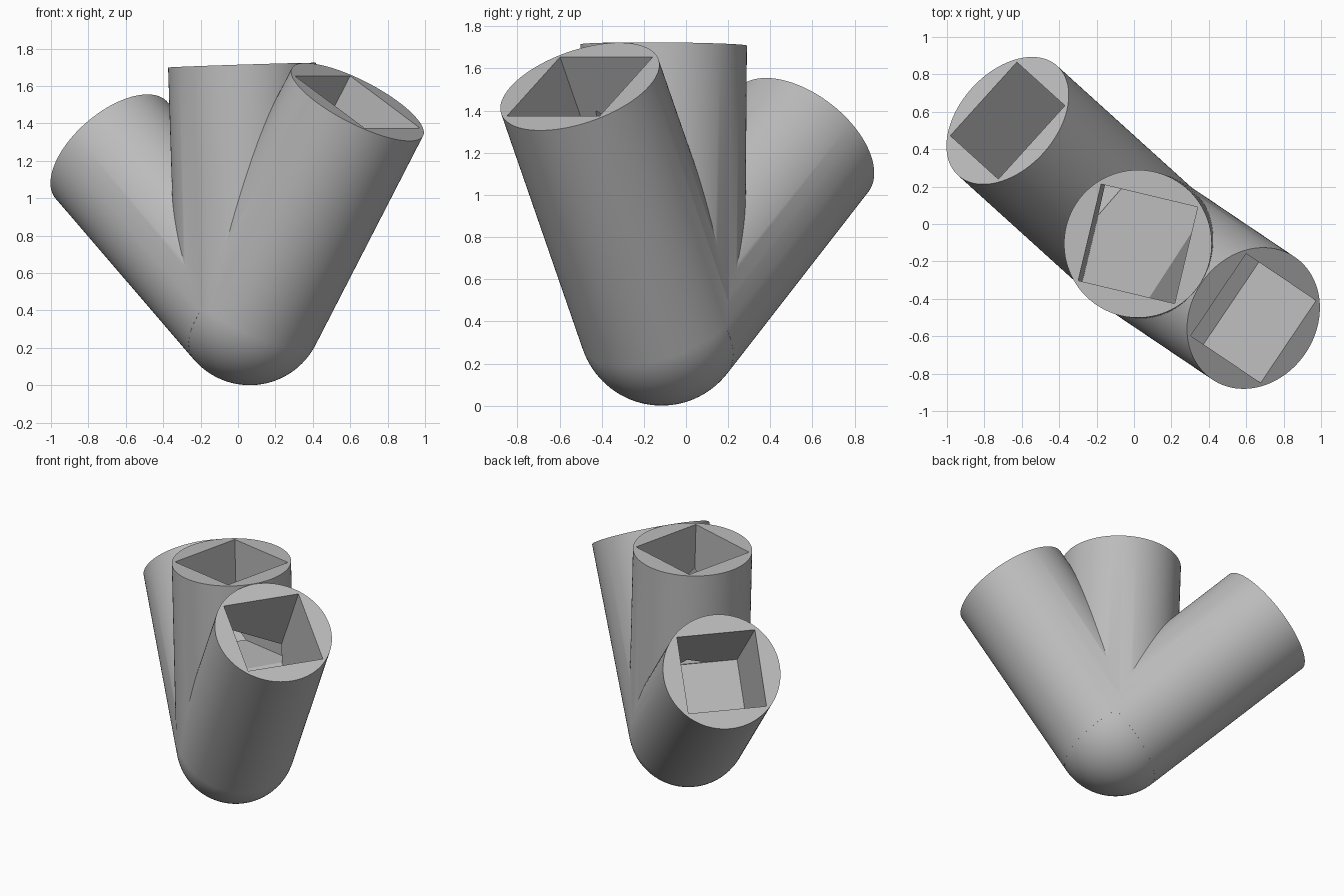
import bpy
import math
from mathutils import Vector, Matrix

default = bpy.data.objects.get("Cube")
if default:
    bpy.data.objects.remove(default, do_unlink=True)

RADIUS = 0.395      # tube and hub radius
LENGTH = 1.317      # hub centre to tube mouth
DEPTH = 0.70        # socket depth
SIDE = 0.53         # socket width
HUB = Vector((0.063, -0.116, RADIUS))
DIRECTIONS = [
    Vector((-0.738, 0.668, 0.86)),      # low tube, back
    Vector((-0.042, 0.010, 1.316)),     # nearly upright tube
    Vector((0.576, -0.388, 1.12)),      # leaning tube, front
]

grey = bpy.data.materials.new("light grey")
grey.use_nodes = True
grey.diffuse_color = (0.5, 0.5, 0.5, 1)
grey.node_tree.nodes["Principled BSDF"].inputs["Base Color"].default_value = (0.5, 0.5, 0.5, 1)


def frame(direction, distance):
    """Matrix with z along the direction and y kept level."""
    d = direction.normalized()
    turn = math.atan2(d.y, d.x)
    tilt = math.acos(d.z)
    rot = Matrix.Rotation(turn, 4, 'Z') @ Matrix.Rotation(tilt, 4, 'Y')
    return Matrix.Translation(HUB + d * distance) @ rot


def finish(name, matrix):
    ob = bpy.context.object
    ob.name = name
    ob.matrix_world = matrix
    ob.data.materials.append(grey)
    return ob


def combine(target, other, operation):
    """Apply a boolean and remove the other object."""
    mod = target.modifiers.new(operation.lower(), 'BOOLEAN')
    mod.operation = operation
    mod.solver = 'EXACT'
    mod.object = other
    bpy.context.view_layer.update()
    bpy.ops.object.select_all(action='DESELECT')
    target.select_set(True)
    bpy.context.view_layer.objects.active = target
    bpy.ops.object.modifier_apply(modifier=mod.name)
    bpy.data.objects.remove(other, do_unlink=True)


# Rounded hub
bpy.ops.mesh.primitive_uv_sphere_add(segments=96, ring_count=48, radius=RADIUS - 0.0003)
connector = finish("three_way_connector", Matrix.Translation(HUB))

# Tubes running out from the hub
for d in DIRECTIONS:
    bpy.ops.mesh.primitive_cylinder_add(vertices=128, radius=RADIUS, depth=LENGTH)
    combine(connector, finish("tube", frame(d, LENGTH / 2)), 'UNION')

# Square sockets, which break into each other near the hub
for d in DIRECTIONS:
    bpy.ops.mesh.primitive_cube_add(size=1)
    box = finish("socket_cutter", frame(d, LENGTH - DEPTH / 2 + 0.1)
                 @ Matrix.Diagonal((SIDE, SIDE, DEPTH + 0.2, 1)))
    box.hide_render = True
    combine(connector, box, 'DIFFERENCE')

# Smooth walls with crisp rims and socket edges
bpy.ops.object.select_all(action='DESELECT')
connector.select_set(True)
bpy.context.view_layer.objects.active = connector
bpy.ops.object.shade_smooth_by_angle(angle=math.radians(30))
